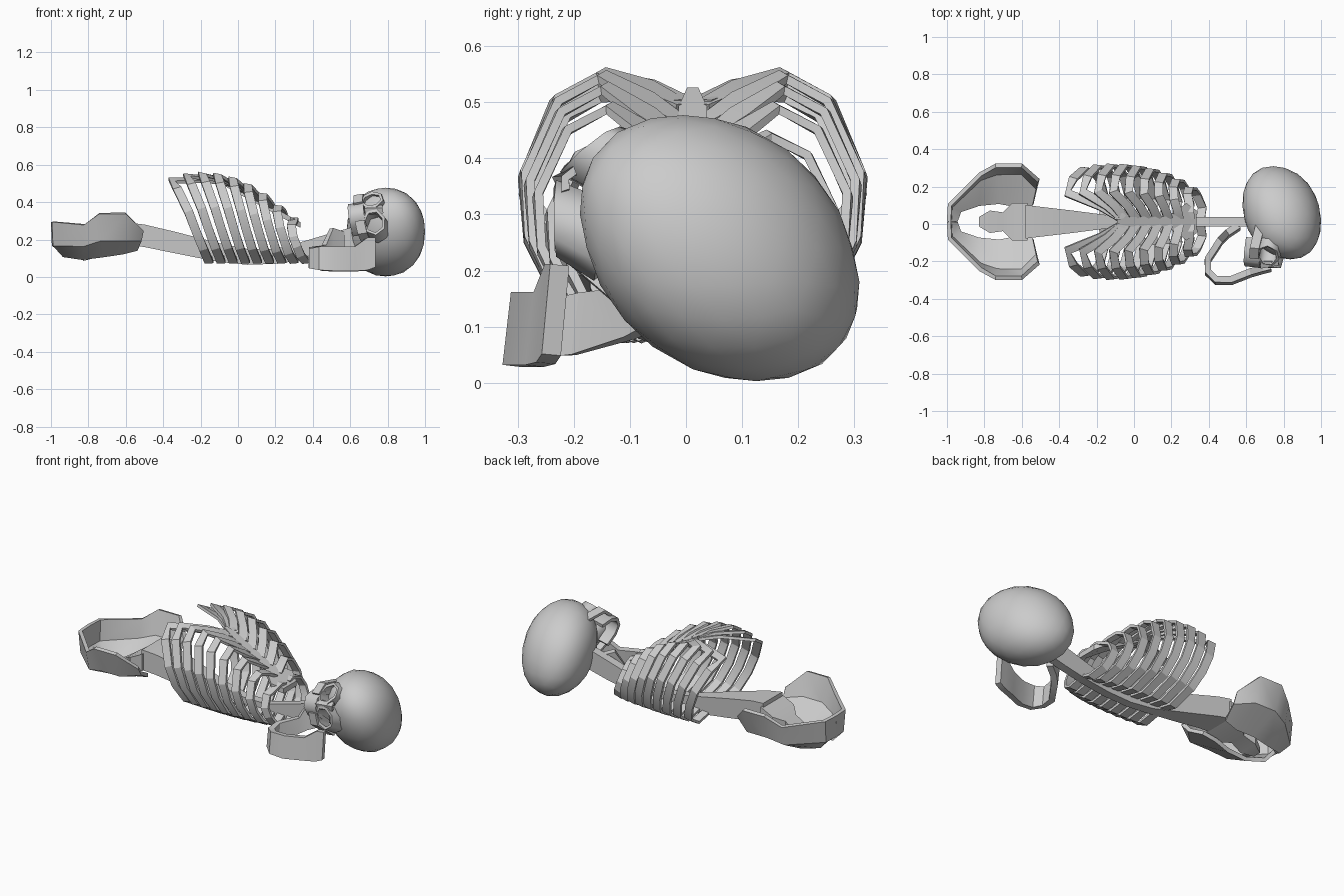
import bpy, bmesh, math
from mathutils import Vector

cube = bpy.data.objects.get("Cube")
if cube:
    bpy.data.objects.remove(cube, do_unlink=True)

MID = 0.012  # y of the body's midline

bone = bpy.data.materials.new("bone_grey")
bone.use_nodes = True
bone.diffuse_color = (0.6, 0.6, 0.6, 1)
bone.node_tree.nodes["Principled BSDF"].inputs["Base Color"].default_value = (0.6, 0.6, 0.6, 1)


def finish(name, bm, thick=0, angle=30):
    bmesh.ops.recalc_face_normals(bm, faces=bm.faces)
    mesh = bpy.data.meshes.new(name)
    bm.to_mesh(mesh)
    bm.free()
    mesh.materials.append(bone)
    obj = bpy.data.objects.new(name, mesh)
    bpy.context.collection.objects.link(obj)
    bpy.ops.object.select_all(action="DESELECT")
    obj.select_set(True)
    bpy.context.view_layer.objects.active = obj
    if thick:
        mod = obj.modifiers.new("thickness", "SOLIDIFY")
        mod.thickness, mod.offset = thick, 0
        bpy.ops.object.modifier_apply(modifier=mod.name)
    bpy.ops.object.shade_smooth_by_angle(angle=math.radians(angle))


def strip(name, rows, thick, closed=False, angle=25):
    """Thin bone plate spanning two or more edge paths."""
    bm = bmesh.new()
    rows = [[bm.verts.new(p) for p in row] for row in rows]
    for a, b in zip(rows, rows[1:]):
        for i in range(len(a) if closed else len(a) - 1):
            j = (i + 1) % len(a)
            bm.faces.new((a[i], a[j], b[j], b[i]))
    finish(name, bm, thick, angle)


def loft(name, stations):
    """Solid bar along x from (x, half width, bottom, top) stations."""
    bm = bmesh.new()
    rings = [[bm.verts.new((x, MID + s * w, z)) for s, z in ((-1, lo), (1, lo), (1, hi), (-1, hi))]
             for x, w, lo, hi in stations]
    for r, q in zip(rings, rings[1:]):
        for i in range(4):
            j = (i + 1) % 4
            bm.faces.new((r[i], r[j], q[j], q[i]))
    bm.faces.new(rings[0])
    bm.faces.new(rings[-1])
    finish(name, bm, 0, 20)


def band(name, path, width, thick, core):
    """Flat ribbon along a path, facing away from the core point."""
    low, high = [], []
    for i, p in enumerate(path):
        tangent = path[min(i + 1, len(path) - 1)] - path[max(i - 1, 0)]
        out = p - core
        out.x = 0
        half = tangent.cross(out).normalized() * width / 2
        low.append(p - half)
        high.append(p + half)
    strip(name, (low, high), thick)


# Spine and neck
loft("spine", [(-.58, .09, .17, .29), (-.5, .08, .16, .28), (-.33, .06, .125, .24),
               (-.1, .03, .08, .18), (.05, .025, .065, .15), (.2, .025, .07, .15),
               (.35, .025, .09, .19), (.5, .025, .12, .235), (.66, .025, .16, .28)])


# Sternum
def sternum_z(x):
    return .515 - .55 * (x + .07)


loft("sternum", [(x, w, sternum_z(x) - .03, sternum_z(x)) for x, w in
                 ((-.09, .01), (-.03, .025), (.18, .03), (.23, .06), (.28, .1), (.335, .06))])

# Rib pairs
RIBS = 9
for i in range(RIBS):
    t = i / (RIBS - 1)
    xs = -.165 + .52 * t
    h = 1 - .42 * t ** 3 - .08 * (1 - t) ** 6
    top = .515 + .26 * t - .48 * t * t
    rise = top - .08
    xst = -.06 + .36 * max(0, (t - .22) / .78)
    xt = xs - .19 + .13 * t
    zst = sternum_z(xst) - .012
    shape = [(xs, .015, .11), (xs + .01, .13 * h, .08), (xs - .02, .25 * h, .08 + .16 * rise),
             (xs - .06 + .02 * t, .3 * h, .08 + .38 * rise),
             (xs - .1 + .04 * t, .308 * h, .08 + .62 * rise),
             (xs - .16 + .09 * t, .25 * h, .08 + .9 * rise),
             (xt, .165 * h, top), (.4 * xt + .6 * xst, .09 * h, .4 * top + .6 * zst + .012),
             (xst, .015, zst)]
    for s, label in ((1, "back"), (-1, "front")):
        path = [Vector((x, MID + s * y, z)) for x, y, z in shape]
        band(f"rib_{label}_{i + 1}", path, .047, .016, Vector((0, MID, .08 + .4 * rise)))

# Pelvis: bowl-shaped wings joined at the front
rim = [(-.99, 0, .295), (-.985, .09, .295), (-.82, .255, .28), (-.74, .3, .34),
       (-.6, .3, .34), (-.51, .22, .25)]
wall = [(-.985, 0, .17), (-.98, .08, .17), (-.82, .23, .17), (-.73, .26, .2),
        (-.6, .26, .2), (-.52, .18, .2)]
base = [(-.95, 0, .15), (-.93, .055, .115), (-.83, .09, .1), (-.72, .1, .115),
        (-.62, .08, .13), (-.54, .09, .15)]
for s, label in ((1, "back"), (-1, "front")):
    strip(f"pelvis_{label}", [[(x, MID + s * y, z) for x, y, z in row] for row in (base, wall, rim)],
          .022, angle=40)

# Sacrum
loft("sacrum", [(-.83, .025, .085, .12), (-.77, .06, .1, .15), (-.7, .05, .13, .2),
                (-.65, .1, .14, .23), (-.57, .1, .17, .27)])

# Cranium: slightly sheared, boxy ball
bm = bmesh.new()
bmesh.ops.create_icosphere(bm, subdivisions=3, radius=1)
for v in bm.verts:
    n = sum(abs(c) ** 2.15 for c in v.co) ** (1 / 2.15)
    x, y, z = v.co / n
    v.co = (.79 + .21 * x - .012 * y, .06 + .235 * y - .065 * z - .035 * x, .24 + .237 * z)
finish("cranium", bm, 0, 60)

# Face frame: side, down and forward axes
fwd = Vector((-.15, -.85, .4)).normalized()
down = Vector((-1, 0, -.1))
down = (down - fwd * down.dot(fwd)).normalized()
side = down.cross(fwd)
origin = Vector((.735, -.12, .315))


def face_point(s, d, f):
    return origin + side * s + down * d + fwd * f


# Eye sockets, cheek arches
ring = [(math.cos(a), math.sin(a)) for a in (math.tau * k / 7 for k in range(7))]
for s, label in ((1, "upper"), (-1, "lower")):
    strip(f"eye_socket_{label}",
          [[face_point(s * (.066 + .066 * c), .066 * d, -.02) for c, d in ring],
           [face_point(s * (.066 + .056 * c), .056 * d, .09 - .03 * c) for c, d in ring]],
          .016, closed=True, angle=55)
    cheek = [(.05, .05, .1), (.11, .045, .07), (.145, .03, -.06)]
    strip(f"cheek_{label}", [[face_point(s * a, d + drop, f) for a, d, f in cheek] for drop in (.05, 0)],
          .018)

# Upper jaw: curved wall below the nose
arch = [(-.08, 0), (-.06, .07), (-.025, .11), (.025, .11), (.06, .07), (.08, 0)]
strip("upper_jaw", [[face_point(s, d, f) for s, f in arch] for d in (.13, .045)], .02, angle=50)

# Nose bridge
strip("nose_bridge", [[face_point(s, .04, f) for s, f in ((-.02, .1), (0, .13), (.02, .1))],
                      [face_point(s, -.055, f) for s, f in ((-.02, .09), (0, .1), (.02, .09))]], .015)

# Lower jaw, lying loose beside the neck
jaw = [(.56, -.02, .12, .24), (.5, -.06, .1, .26), (.46, -.1, .08, .17), (.395, -.2, .05, .16),
       (.395, -.265, .045, .15), (.44, -.31, .035, .16), (.52, -.31, .03, .16),
       (.62, -.27, .03, .16), (.69, -.25, .035, .21), (.73, -.24, .05, .21)]
strip("lower_jaw", [[(x, y, lo) for x, y, lo, hi in jaw],
                    [(x, y + .015, hi) for x, y, lo, hi in jaw]], .035)
